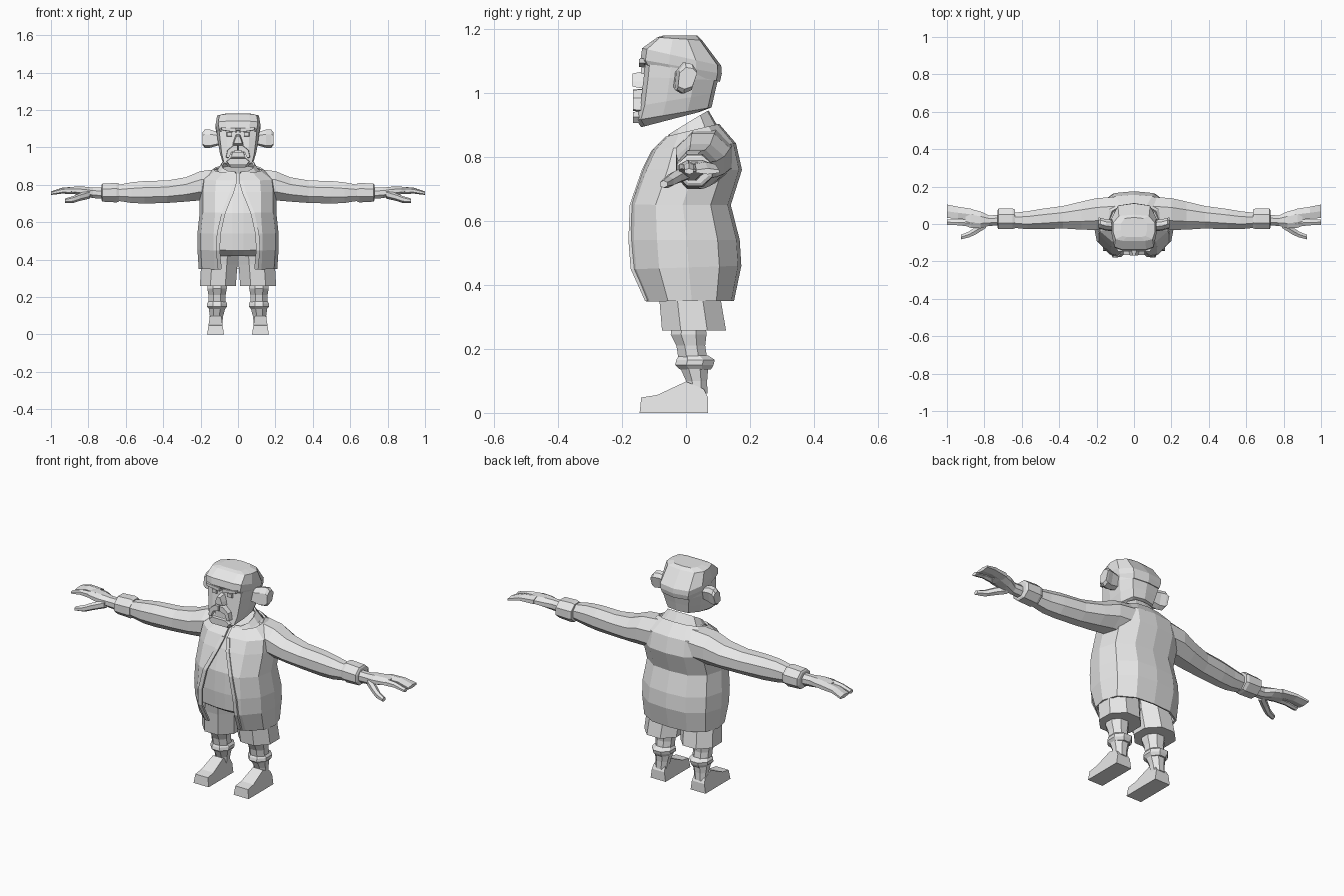
import bpy, bmesh, math

mat = bpy.data.materials.new("plain grey")
mat.diffuse_color = (0.8, 0.8, 0.8, 1)


def loft(name, rings, closed=True, cap=True, mirror=False, thick=0):
    """Skin a list of equal-length point rings."""
    bm = bmesh.new()
    rows = [[bm.verts.new(p) for p in r] for r in rings]
    n = len(rows[0])
    for a, b in zip(rows, rows[1:]):
        for i in range(n if closed else n - 1):
            j = (i + 1) % n
            bm.faces.new((a[i], a[j], b[j], b[i]))
    if closed and cap:
        bm.faces.new(rows[0][::-1])
        bm.faces.new(rows[-1])
    bmesh.ops.recalc_face_normals(bm, faces=bm.faces)
    me = bpy.data.meshes.new(name)
    bm.to_mesh(me)
    bm.free()
    me.materials.append(mat)
    ob = bpy.data.objects.new(name, me)
    bpy.context.collection.objects.link(ob)
    if mirror:
        ob.modifiers.new("mirror", 'MIRROR')
    if thick:
        s = ob.modifiers.new("thickness", 'SOLIDIFY')
        s.thickness = thick
        s.offset = 0
    return ob


def tube(name, stations, axis, n=8, mirror=True):
    """Limb along x: (x, y, z, ry, rz); along z: (z, x, y, rx, ry)."""
    k = 1 / math.cos(math.pi / n)
    rings = []
    for t, a, b, ra, rb in stations:
        ring = []
        for i in range(n):
            ang = 2 * math.pi * (i + 0.5) / n
            p, q = a + ra * k * math.cos(ang), b + rb * k * math.sin(ang)
            ring.append((t, p, q) if axis == 'x' else (p, q, t))
        rings.append(ring)
    return loft(name, rings, mirror=mirror)


def body_ring(w, yf, yb, zf, zb, gap, profile):
    """Left-right symmetric ring, front edge at gap, tilted from zf to zb."""
    half = [(gap, yf, zf)]
    for u, v in profile:
        half.append((max(u * w, gap + 0.01) if u else 0,
                     yf + (yb - yf) * v, zf + (zb - zf) * v))
    return half + [(-x, y, z) for x, y, z in half[-2::-1]]


TORSO = [(.6, .04), (.92, .25), (1, .52), (.88, .8), (.5, .97), (0, 1)]
HEAD = [(.88, .06), (1, .35), (1, .68), (.72, .95), (0, 1)]

# Open jacket
jacket = [(.205, -.12, .145, .35, .35, .09), (.212, -.165, .168, .45, .46, .10),
          (.212, -.172, .163, .54, .54, .095), (.2, -.168, .135, .65, .65, .07),
          (.2, -.13, .17, .76, .76, .025), (.193, -.1, .152, .82, .84, .008),
          (.13, -.06, .1, .86, .9, .008)]
loft("jacket", [body_ring(*r, TORSO) for r in jacket], closed=False, thick=.01)

# Raised trim along each front edge of the jacket
loft("jacket_trim", [[(g + d, yf - e, z) for d, e in
     ((-.003, .007), (.018, .008), (.018, -.006), (-.003, -.004))]
     for w, yf, yb, z, zb, g in jacket[:-1]], mirror=True)

# Shirt and belly under the jacket
loft("belly", [body_ring(w - .016, yf + .014, yb - .016, max(zf, .42), max(zb, .42),
                         .03, TORSO) for w, yf, yb, zf, zb, g in
               [(.18, -.12, .12, .42, .42, 0)] + jacket[1:]])

# Folded collar, with pointed front tips
loft("collar", [body_ring(.125, -.075, .1, .815, .885, .055, TORSO),
                body_ring(.085, -.05, .066, .868, .943, .012, TORSO)],
     closed=False, thick=.01)

# Sleeves, cuffs and hands
tube("sleeve", [(.1, .06, .8, .085, .085), (.2, .053, .795, .085, .078),
                (.28, .045, .775, .075, .065), (.38, .036, .763, .06, .06),
                (.5, .026, .76, .054, .06), (.57, .02, .758, .048, .055),
                (.645, .02, .757, .04, .042)], 'x')
tube("cuff", [(.635, .028, .758, .05, .047), (.65, .028, .758, .055, .052),
              (.725, .027, .758, .055, .048), (.73, .026, .758, .045, .04)], 'x')
tube("palm", [(.72, .02, .755, .028, .03), (.775, .018, .757, .028, .028),
              (.82, .022, .765, .045, .025), (.875, .03, .77, .05, .02),
              (.9, .035, .77, .045, .014)], 'x')
tube("outer_fingers", [(.86, .05, .77, .03, .018), (.94, .06, .77, .032, .013),
                       (1, .068, .755, .036, .008)], 'x', 6)
tube("index_finger", [(.86, .005, .77, .02, .018), (.94, .008, .768, .015, .013),
                      (1, .01, .755, .014, .008)], 'x', 6)
tube("thumb", [(.79, .0, .75, .02, .02), (.845, -.035, .735, .02, .018),
               (.88, -.055, .722, .016, .016), (.925, -.07, .715, .012, .01)], 'x', 6)

# Shorts
tube("shorts_leg", [(.258, .108, .025, .096, .1), (.375, .1, .01, .097, .095),
                    (.46, .09, .0, .088, .1)], 'z')

# Shins with sock frills
tube("shin", [(.06, .118, .035, .034, .032), (.1, .115, .033, .036, .033),
              (.145, .112, .025, .045, .045), (.21, .112, .015, .046, .045),
              (.245, .112, .008, .052, .056), (.3, .11, .01, .05, .05)], 'z')
tube("sock_frill", [(.135, .112, .03, .042, .048), (.15, .112, .026, .054, .06),
                    (.166, .112, .03, .054, .06), (.18, .112, .023, .044, .045)], 'z')

# Shoes, slightly narrower at the top
shoe = [(-.145, 0), (-.14, .048), (-.09, .056), (0, .098), (.055, .075),
        (.068, .05), (.068, 0)]
loft("shoe", [[(.12 + s * (.045 - .15 * z), y, z) for y, z in shoe]
              for s in (-1, 1)], mirror=True)

# Head, tilted so that the nape is higher than the chin
head = [(.055, -.14, .04, .893, .94, .035), (.085, -.155, .08, .915, .955, .045),
        (.098, -.143, .09, .96, 1.0, .055), (.11, -.132, .1, 1.05, 1.04, .06),
        (.113, -.128, .104, 1.09, 1.07, .06)]
loft("head", [body_ring(*r, HEAD) for r in head])

# Hair cap overhanging brow and nape
cap = [(.108, -.134, .106, 1.09, 1.035, .06), (.116, -.142, .112, 1.105, 1.06, .06),
       (.12, -.137, .11, 1.14, 1.085, .065), (.112, -.09, .05, 1.174, 1.165, .06),
       (.07, -.07, .035, 1.18, 1.18, .04)]
loft("hair_cap", [body_ring(*r, HEAD) for r in cap])

# Ears
ear = [(-.035, 1.01), (-.015, .998), (.01, 1.01), (.025, 1.07), (.012, 1.09),
       (-.01, 1.095), (-.03, 1.07)]
loft("ear", [[(x, y + dy, 1.045 + (z - 1.045) * s) for y, z in ear]
             for x, dy, s in ((.1, -.005, .7), (.15, 0, 1), (.178, .008, 1),
                              (.19, .01, .7))], mirror=True)


def face_block(name, pts, y0, y1, shrink=.85, mirror=False):
    """Front-facing (x, z) outline pushed from y0 out to y1, with a small bevel."""
    cx = sum(p[0] for p in pts) / len(pts)
    cz = sum(p[1] for p in pts) / len(pts)
    return loft(name, [[(cx + (x - cx) * s, y, cz + (z - cz) * s) for x, z in pts]
                       for y, s in ((y0, 1), (y1, shrink))], mirror=mirror)


# Face: nose, moustache, open mouth, chin, eyes and brows
face_block("nose", [(-.032, 1.012), (.032, 1.012), (.026, 1.035), (.012, 1.07),
                    (-.012, 1.07), (-.026, 1.035)], -.12, -.168, .7)
face_block("moustache", [(.0, .985), (.035, .975), (.05, .94), (.066, .945),
                         (.058, .985), (.025, 1.012), (0, 1.014)],
           -.13, -.165, .9, True)
face_block("mouth", [(-.042, .945), (.042, .945), (.034, .978), (-.034, .978)],
           -.13, -.15)
face_block("chin", [(-.05, .905), (.05, .905), (.066, .925), (.045, .943),
                    (-.045, .943), (-.066, .925)], -.13, -.165, .9)
face_block("eye", [(.03, 1.058), (.062, 1.058), (.062, 1.083), (.03, 1.083)],
           -.12, -.14, .8, True)
face_block("eyebrow", [(.008, 1.08), (.09, 1.093), (.092, 1.108), (.008, 1.1)],
           -.12, -.147, .92, True)
